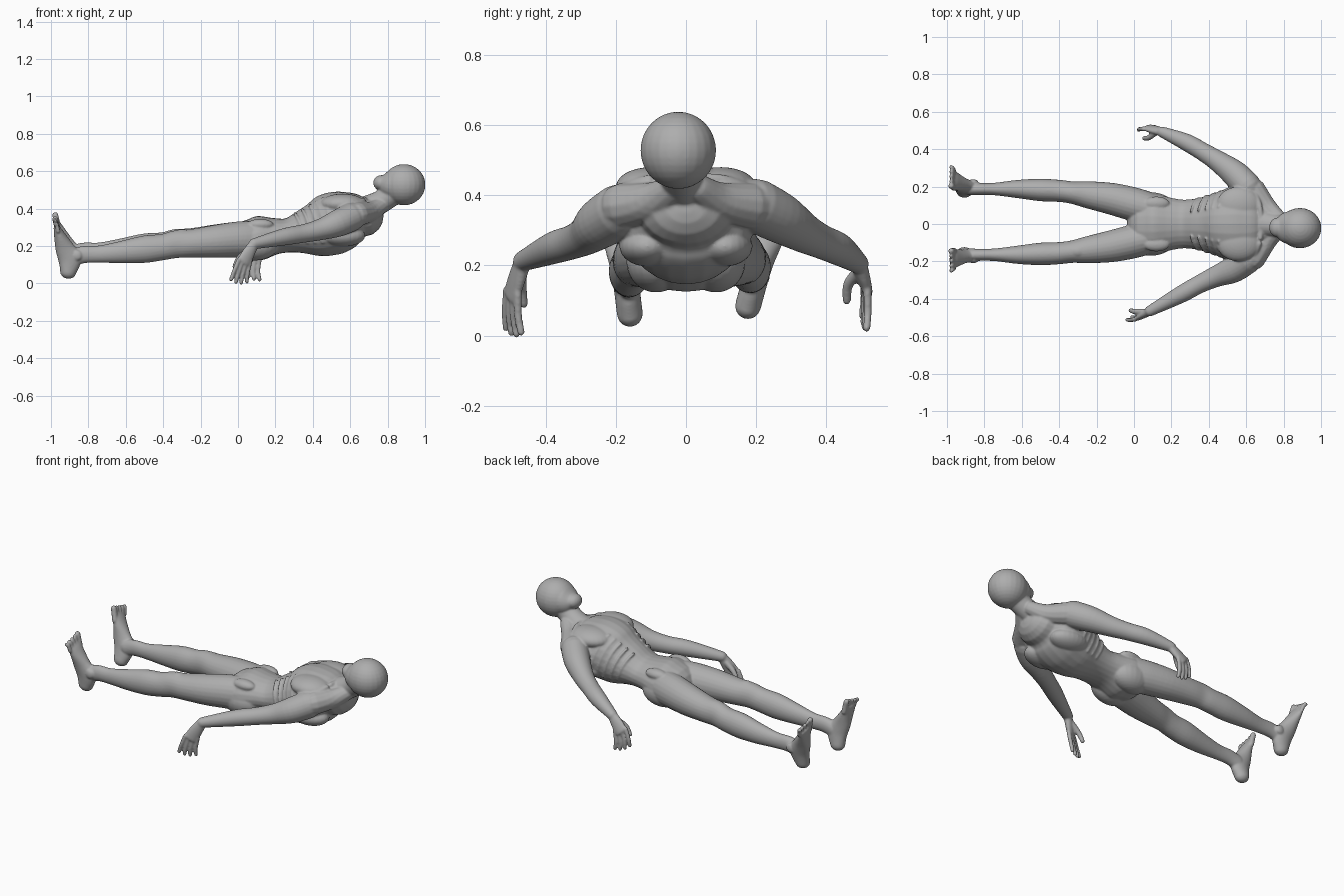
import bpy
import bmesh
from math import sin, cos, pi
from mathutils import Vector, Matrix

if "Cube" in bpy.data.objects:
    bpy.data.objects.remove(bpy.data.objects["Cube"])

X, Z = Vector((1, 0, 0)), Vector((0, 0, 1))
bm = bmesh.new()


def spline(points, steps=4):
    """Smooth curve through sections of (x, y, z, half width, half depth)."""
    p = [Vector(q) for q in points]
    p = [p[0]] + p + [p[-1]]
    out = []
    for a, b, c, d in zip(p, p[1:], p[2:], p[3:]):
        for k in range(steps):
            t = k / steps
            out.append(b + (c - a) * (t / 2)
                       + (a * 2 - b * 5 + c * 4 - d) * (t * t / 2)
                       + (b * 3 - a - c * 3 + d) * (t ** 3 / 2))
    return out + [p[-1]]


def limb(points, up=Z, sides=24):
    """Loft elliptical sections along a path, with rounded ends."""
    secs = spline(points)
    centres = [Vector(s[:3]) for s in secs]
    last = len(secs) - 1
    rows = []
    for i, s in enumerate(secs):
        tangent = (centres[min(i + 1, last)] - centres[max(i - 1, 0)]).normalized()
        side = up.cross(tangent).normalized()
        depth = tangent.cross(side)
        row = [(centres[i], side * s[3], depth * s[4])]
        if i in (0, last):
            sign = -1 if i == 0 else 1
            for angle in (0.4, 0.8, 1.15, 1.45):
                push = tangent * (sign * min(s[3], s[4]) * sin(angle))
                row.append((centres[i] + push, row[0][1] * cos(angle), row[0][2] * cos(angle)))
            if i == 0:
                row.reverse()
        rows += row
    rings = [[bm.verts.new(c + u * cos(2 * pi * k / sides) + v * sin(2 * pi * k / sides))
              for k in range(sides)] for c, u, v in rows]
    for lower, upper in zip(rings, rings[1:]):
        for k in range(sides):
            n = (k + 1) % sides
            bm.faces.new((lower[k], lower[n], upper[n], upper[k]))
    bm.faces.new(rings[0][::-1])
    bm.faces.new(rings[-1])


def rod(points, r0, r1):
    """Thin round limb tapering from r0 to r1, for digits and ridges."""
    n = len(points) - 1
    radii = [r0 + (r1 - r0) * i / n for i in range(n + 1)]
    limb([(*p, r, r) for p, r in zip(points, radii)], Vector((0.2, 1, 0.1)), 12)


def lump(centre, size):
    m = Matrix.Translation(centre) @ Matrix.Diagonal((*size, 1))
    bmesh.ops.create_uvsphere(bm, u_segments=24, v_segments=16, radius=1, matrix=m)


# Torso: x, half width, underside, top
torso = [(.07, .165, .13, .345), (.12, .162, .125, .362),
         (.2, .14, .155, .35), (.27, .13, .165, .35), (.35, .14, .155, .395),
         (.43, .165, .14, .445), (.5, .19, .15, .485), (.57, .2, .18, .497),
         (.63, .185, .22, .487), (.67, .14, .25, .465)]
limb([(x, 0, (lo + hi) / 2, w, (hi - lo) / 2) for x, w, lo, hi in torso])

# Neck and head
limb([(.64, 0, .385, .1, .07), (.7, 0, .405, .075, .068),
      (.77, -.01, .44, .062, .062), (.84, -.02, .49, .065, .065)])
lump((.887, -.022, .528), (.115, .108, .11))
limb([(.765, -.018, .538, .052, .042), (.8, -.019, .531, .08, .077),
      (.86, -.021, .528, .097, .1)])

for side in (1, -1):
    # Chest, shoulder blades, buttocks and hip bones
    lump((.56, .1 * side, .425), (.12, .1, .055))
    lump((.56, .11 * side, .255), (.12, .08, .058))
    lump((.09, .085 * side, .21), (.13, .085, .087))
    lump((.12, .11 * side, .315), (.07, .037, .03))
    # Neck muscle sloping to the shoulder
    rod([(.77, .035 * side, .42), (.71, .09 * side, .385), (.64, .18 * side, .37)], .042, .066)
    # Collar bone
    rod([(.68, .02 * side, .45), (.67, .1 * side, .445), (.64, .17 * side, .42)], .013, .017)

    # Ribs wrapping round each flank
    for i in range(5):
        x, w, lo, hi = torso[4 + i // 2]
        if i % 2:
            x, w, lo, hi = [(a + b) / 2 for a, b in zip(torso[4 + i // 2], torso[5 + i // 2])]
        arc = [(x - .045 * t, side * w * cos(t) * .97,
                (lo + hi) / 2 + (hi - lo) * .48 * sin(t)) for t in (-.5, -.1, .3, .7, 1.05)]
        rod(arc, .01, .007)

    # Leg
    spread = 1 if side > 0 else .88
    lift = .022 if side > 0 else 0
    leg = [(.08, .085, .235, .085, .1), (0, .105, .235, .09, .096),
           (-.12, .135, .225, .085, .088), (-.25, .157, .214, .072, .076),
           (-.33, .168, .21, .06, .074), (-.4, .177, .195, .059, .07),
           (-.5, .182, .183, .06, .073), (-.62, .187, .168, .049, .06),
           (-.74, .187, .157, .034, .046), (-.82, .187, .155, .032, .046),
           (-.88, .187, .14, .034, .046)]
    limb([(x, y * side * spread, z + lift * max(-x, 0), a, b) for x, y, z, a, b in leg])
    lump((-.3, .165 * side * spread, .26), (.05, .035, .03))

    # Foot standing up from the heel, leaning outward
    lean = .27 if side > 0 else .12

    def foot_point(x, across, z):
        return (x, side * (.187 * spread + lean * (z - .1) + across), z + lift)

    foot = [(-.908, .062, .037, .044), (-.9, .13, .037, .062), (-.925, .185, .039, .052),
            (-.947, .24, .047, .036), (-.962, .28, .052, .024), (-.968, .295, .052, .018)]
    limb([(*foot_point(x, 0, z), a, b) for x, z, a, b in foot], X)
    for bone in (-1, 1):
        lump(foot_point(-.86, bone * .023, .15), (.028, .016, .028))
    for i in range(5):
        across = -.043 + i * .0235
        tip = .352 - .007 * i
        r = .0165 if i == 0 else .0115
        rod([foot_point(-.962, across, .28), foot_point(-.97, across * 1.05, .315),
             foot_point(-.977, across * 1.15, tip - r / 2)], r, r)


def arm(path, knuckle, tip, across, thumb):
    """Arm from shoulder to wrist, then palm, four fingers and thumb."""
    radii = (.077, .072, .057, .049, .046, .029)
    limb([(*p, r, r) for p, r in zip(path, radii)])
    wrist, knuckle, tip, across = [Vector(v) for v in (path[-1], knuckle, tip, across)]
    along = knuckle - wrist
    flat = across.cross(along).normalized()
    middle = wrist.lerp(knuckle, .55)
    limb([(*wrist, .027, .024), (*middle, .037, .02), (*knuckle, .039, .015)], flat)
    for i in range(4):
        k = i - 1.5
        base = knuckle + across * (k * .72) - along * .1
        end = tip + across * k - (tip - knuckle) * (.08 * abs(k))
        bend = base.lerp(end, .5) + along * .1
        rod([base, bend, end], .0125, .011)
    rod(thumb, .018, .0125)


# Left arm and hand
arm([(.605, .2, .37), (.54, .268, .335), (.45, .335, .293),
     (.37, .385, .268), (.28, .437, .245), (.15, .492, .205)],
    (.075, .515, .135), (.07, .508, .025), (.03, .004, -.012),
    [(.115, .49, .18), (.08, .462, .145), (.055, .458, .1)])
# Right arm and hand
arm([(.605, -.19, .355), (.53, -.243, .32), (.44, -.28, .288),
     (.35, -.322, .267), (.25, -.377, .25), (.085, -.465, .212)],
    (.03, -.498, .115), (.002, -.49, .002), (.028, .014, -.004),
    [(.055, -.47, .18), (.005, -.468, .135), (-.018, -.462, .09)])

bmesh.ops.recalc_face_normals(bm, faces=bm.faces)
mesh = bpy.data.meshes.new("body")
bm.to_mesh(mesh)
bm.free()
body = bpy.data.objects.new("body", mesh)
bpy.context.collection.objects.link(body)

# Blend all parts into one continuous skin
remesh = body.modifiers.new("blend", "REMESH")
remesh.mode = "VOXEL"
remesh.voxel_size = .005
remesh.use_smooth_shade = True
soften = body.modifiers.new("soften", "SMOOTH")
soften.factor = .5
soften.iterations = 8

# Plain grey skin
skin = bpy.data.materials.new("grey_skin")
skin.use_nodes = True
grey = (.42, .42, .42, 1)
skin.diffuse_color = grey
skin.node_tree.nodes["Principled BSDF"].inputs["Base Color"].default_value = grey
mesh.materials.append(skin)
